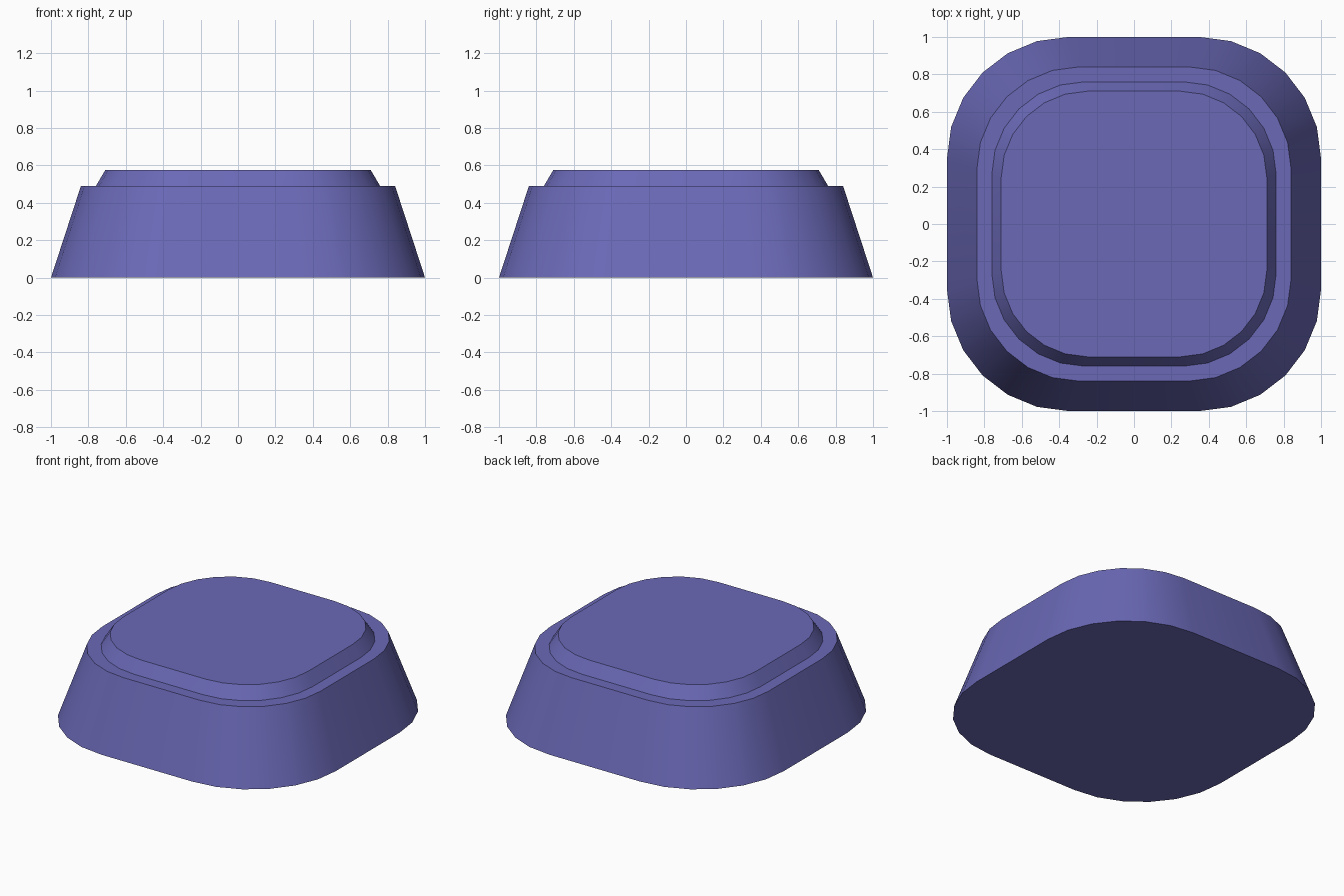
import bpy
import bmesh
from math import cos, sin, radians

cube = bpy.data.objects.get("Cube")
if cube:
    bpy.data.objects.remove(cube, do_unlink=True)

COLOR = (0.145, 0.14, 0.47, 1.0)
CORNER_STEPS = 6
STRAIGHT = 0.35  # half length of the straight side, for a half width of 1

violet = bpy.data.materials.new("violet_plastic")
violet.use_nodes = True
violet.diffuse_color = COLOR
violet.node_tree.nodes["Principled BSDF"].inputs["Base Color"].default_value = COLOR


def rounded_square(half, z):
    """Outline of a rounded square, counter-clockwise seen from above."""
    points = []
    for quarter, (sx, sy) in enumerate([(1, 1), (-1, 1), (-1, -1), (1, -1)]):
        for i in range(CORNER_STEPS + 1):
            a = radians(90 * (quarter + i / CORNER_STEPS))
            x = sx * STRAIGHT + (1 - STRAIGHT) * cos(a)
            y = sy * STRAIGHT + (1 - STRAIGHT) * sin(a)
            points.append((x * half, y * half, z))
    return points


def loft(name, profile):
    """Closed body through rounded squares given as (half width, height)."""
    bm = bmesh.new()
    rings = [[bm.verts.new(p) for p in rounded_square(h, z)] for h, z in profile]
    count = len(rings[0])
    for low, high in zip(rings, rings[1:]):
        for i in range(count):
            j = (i + 1) % count
            bm.faces.new((low[i], low[j], high[j], high[i]))
    bm.faces.new(rings[0][::-1])
    bm.faces.new(rings[-1])
    mesh = bpy.data.meshes.new(name)
    bm.to_mesh(mesh)
    bm.free()
    mesh.materials.append(violet)
    obj = bpy.data.objects.new(name, mesh)
    bpy.context.collection.objects.link(obj)
    bpy.ops.object.select_all(action="DESELECT")
    obj.select_set(True)
    bpy.context.view_layer.objects.active = obj
    bpy.ops.object.shade_smooth_by_angle(angle=radians(30))
    return obj


# Tapered body, flat ledge and raised bevelled top in one shell
loft("keycap_body", [(1.0, 0.0), (0.84, 0.49), (0.76, 0.49), (0.71, 0.575)])
